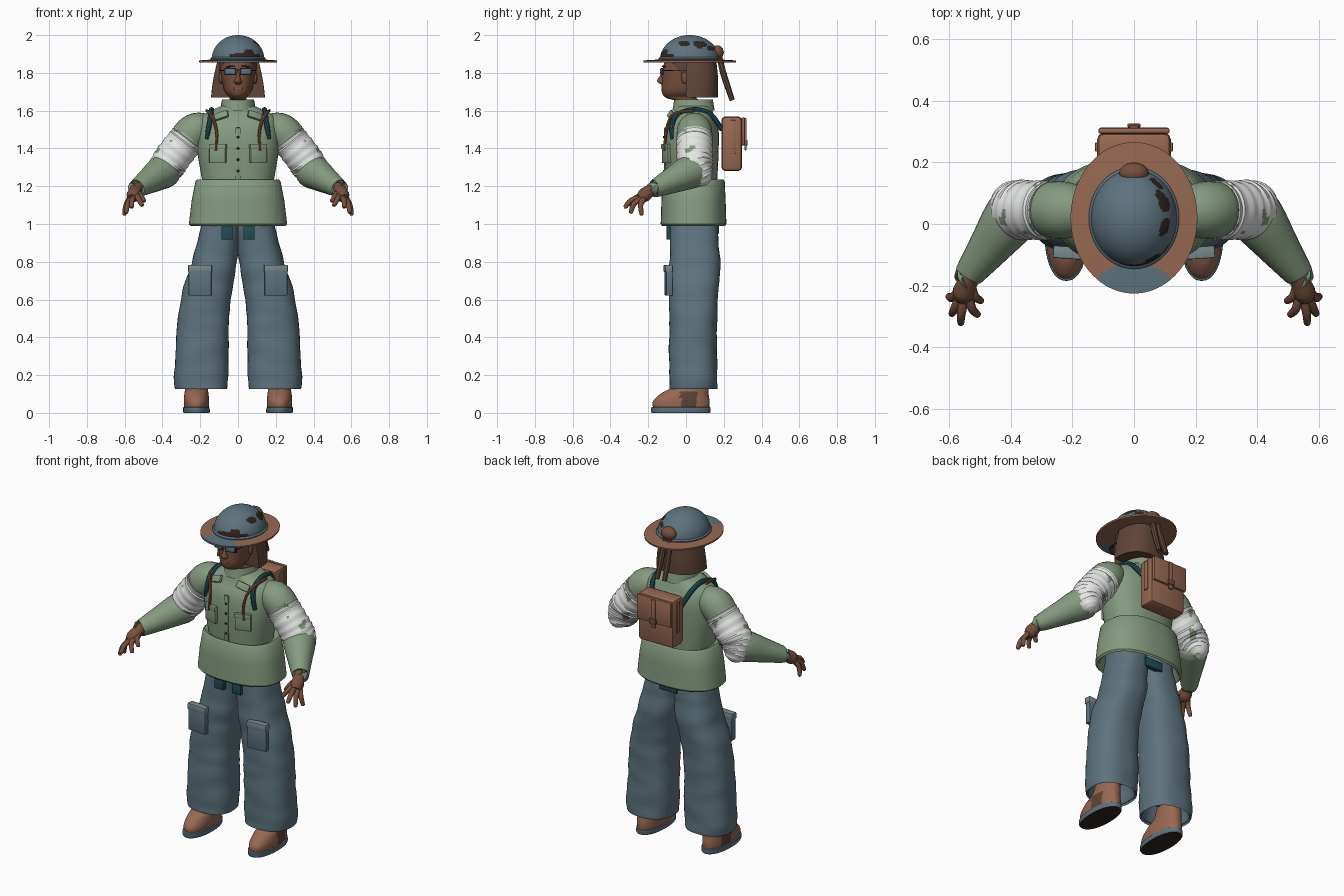
import bpy, bmesh
from math import sin, cos, pi, radians
from mathutils import Vector, Matrix, Euler, noise

cube = bpy.data.objects.get("Cube")
if cube:
    bpy.data.objects.remove(cube)

COLOURS = {
    "green": (.235, .325, .215), "blue": (.11, .17, .21), "brown": (.31, .14, .085),
    "skin": (.18, .08, .045), "hair": (.115, .058, .038), "white": (.78, .8, .78),
    "teal": (.016, .075, .09), "dark": (.03, .018, .015), "pale_blue": (.19, .25, .27),
    "rust": (.29, .09, .045)}
MATS = {}
for key, rgb in COLOURS.items():
    m = bpy.data.materials.new(key)
    m.use_nodes = True
    m.diffuse_color = (*rgb, 1)
    bsdf = m.node_tree.nodes["Principled BSDF"]
    bsdf.inputs["Base Color"].default_value = (*rgb, 1)
    bsdf.inputs["Roughness"].default_value = .8
    MATS[key] = m


def finish(name, bm, mat, mirror=False, alt=None, rule=None):
    """Turn a bmesh into an object; faces matching the rule take the alt colour."""
    bmesh.ops.recalc_face_normals(bm, faces=bm.faces[:])
    for f in bm.faces:
        f.smooth = True
        if rule and rule(f.calc_center_median(), f.normal):
            f.material_index = 1
    for e in bm.edges:
        if len(e.link_faces) == 2 and e.calc_face_angle(0) > .7:
            e.smooth = False
    me = bpy.data.meshes.new(name)
    bm.to_mesh(me)
    bm.free()
    for k in (mat, alt):
        if k:
            me.materials.append(MATS[k])
    ob = bpy.data.objects.new(name, me)
    bpy.context.collection.objects.link(ob)
    if mirror:
        ob.modifiers.new("mirror", 'MIRROR')
    return ob


def resample(rows, n, smooth=True):
    """Add n steps between rows, along a Catmull-Rom spline or straight."""
    out = []
    for i in range(len(rows) - 1):
        a, b, c, d = rows[max(i - 1, 0)], rows[i], rows[i + 1], rows[min(i + 2, len(rows) - 1)]
        for j in range(n):
            t = j / n
            if smooth:
                out.append([q + .5 * t * (r - p + t * (2 * p - 5 * q + 4 * r - s + t * (3 * (q - r) + s - p)))
                            for p, q, r, s in zip(a, b, c, d)])
            else:
                out.append([q + t * (r - q) for q, r in zip(b, c)])
    return out + [list(rows[-1])]


def bridge(rings, caps=True):
    bm = bmesh.new()
    vs = [[bm.verts.new(p) for p in ring] for ring in rings]
    n = len(vs[0])
    for a, b in zip(vs, vs[1:]):
        for i in range(n):
            bm.faces.new((a[i], a[(i + 1) % n], b[(i + 1) % n], b[i]))
    if caps:
        bm.faces.new(vs[0])
        bm.faces.new(vs[-1])
    return bm


def power(v, p):
    return (abs(v) ** (2 / p)) * (1 if v >= 0 else -1)


def loft(name, rows, mat, n=6, p=2, seg=48, smooth=True, caps=True, wob=0, front=None, **kw):
    """Stack of level superellipse rings: rows of x, y, z, x radius, y radius."""
    rings = []
    for x, y, z, rx, ry in resample(rows, n, smooth):
        ring = []
        for i in range(seg):
            a = 2 * pi * i / seg
            v = Vector((x + rx * power(cos(a), p), y + ry * power(sin(a), p), z))
            if wob:
                w = 1 + wob * noise.noise(Vector((v.x * 6, v.y * 6, z * 13)))
                v = Vector((x + (v.x - x) * w, y + (v.y - y) * w, z))
            if front is not None:
                v.y = max(v.y, front)
            ring.append(v)
        rings.append(ring)
    return finish(name, bridge(rings, caps), mat, **kw)


def tube(name, rows, mat, n=5, seg=24, wrap=0, **kw):
    """Round tube along a path: rows of x, y, z, radius."""
    rows = resample(rows, n)
    pts = [Vector(r[:3]) for r in rows]
    rings = []
    for i, c in enumerate(pts):
        q = (pts[min(i + 1, len(pts) - 1)] - pts[max(i - 1, 0)]).to_track_quat('Z', 'Y')
        r = rows[i][3] * (1 - wrap * (i % 4))
        rings.append([c + q @ Vector((r * cos(2 * pi * k / seg), r * sin(2 * pi * k / seg), 0))
                      for k in range(seg)])
    return finish(name, bridge(rings), mat, **kw)


def box(name, loc, size, mat, rot=(0, 0, 0), bevel=.004, **kw):
    bm = bmesh.new()
    turn = Euler([radians(a) for a in rot]).to_matrix().to_4x4()
    bmesh.ops.create_cube(bm, size=1, matrix=Matrix.Translation(loc) @ turn @ Matrix.Diagonal((*size, 1)))
    bmesh.ops.bevel(bm, geom=bm.edges[:], offset=bevel, segments=2, affect='EDGES', profile=.5)
    return finish(name, bm, mat, **kw)


def ball(name, loc, size, mat, **kw):
    bm = bmesh.new()
    bmesh.ops.create_uvsphere(bm, u_segments=24, v_segments=14, radius=1,
                              matrix=Matrix.Translation(loc) @ Matrix.Diagonal((*size, 1)))
    return finish(name, bm, mat, **kw)


# Helmet: dome with worn patches, rolled rim, two-colour brim, rear knob
PATCHES = [((.02, -.13, 1.893), (.065, .05, .014)), ((.06, -.11, 1.912), (.03, .05, .014)),
           ((.1, .08, 1.95), (.04, .045, .02)), ((.1, -.01, 1.955), (.03, .03, .015)),
           ((.075, .14, 1.93), (.03, .03, .014)), ((.09, -.08, 1.885), (.03, .03, .014))]


def worn(c, normal):
    rough = .8 * noise.noise(c * 45)
    return any(sum(((c[i] - o[i]) / s[i]) ** 2 for i in range(3)) < 1 + rough for o, s in PATCHES)


dome = [(0, .02, 1.868 + .132 * sin(a * pi / 64), .139 * cos(a * pi / 64) + .001,
         .157 * cos(a * pi / 64) + .001) for a in range(33)]
loft("helmet_dome", dome, "blue", n=1, seg=112, alt="dark", rule=worn)
loft("helmet_rim", [(0, .02, 1.862, .144, .163), (0, .02, 1.876, .147, .166),
                    (0, .02, 1.884, .138, .156)], "blue", n=2)
loft("helmet_brim", [(0, .02, 1.86, .12, .14), (0, .02, 1.856, .205, .245),
                     (0, .02, 1.866, .206, .246), (0, .02, 1.872, .12, .14)], "brown",
     n=10, seg=112, smooth=False, caps=False, alt="blue",
     rule=lambda c, n: (c.x / .115) ** 2 + ((c.y + .19) / .062) ** 2 < 1)
ball("helmet_knob", (0, .165, 1.908), (.048, .035, .038), "skin")

# Head and face
loft("head", [(0, .03, 1.56, .058, .065), (0, .03, 1.64, .056, .065), (0, -.025, 1.668, .045, .08),
              (0, -.015, 1.7, .07, .113), (0, -.005, 1.76, .085, .122), (0, .0, 1.82, .092, .124),
              (0, .01, 1.88, .088, .115)], "skin", p=2.2)
loft("nose", [(0, -.12, 1.738, .012, .01), (0, -.127, 1.75, .021, .022), (0, -.127, 1.762, .016, .026),
              (0, -.122, 1.785, .01, .016), (0, -.115, 1.815, .007, .01)], "skin", n=3, seg=16)
ball("ears", (.09, -.005, 1.775), (.012, .02, .032), "skin", mirror=True)
box("lips", (0, -.124, 1.716), (.045, .012, .013), "rust")
box("eyebrows", (.04, -.118, 1.834), (.045, .014, .008), "dark", rot=(0, 4, 10), bevel=.002, mirror=True)
box("glasses_frames", (.041, -.127, 1.808), (.064, .006, .038), "dark", rot=(0, 0, 12), bevel=.002, mirror=True)
box("glasses_lenses", (.041, -.1295, 1.807), (.052, .006, .026), "blue", rot=(0, 0, 12), bevel=.002, mirror=True)
box("glasses_bridge", (0, -.133, 1.815), (.025, .006, .006), "dark", bevel=.001)
box("glasses_temples", (.086, -.06, 1.813), (.005, .12, .006), "dark", rot=(0, 0, -8), bevel=.001, mirror=True)

# Hair
loft("hair_bob", [(0, .02, 1.67, .143, .148), (0, .02, 1.76, .132, .15), (0, .02, 1.87, .108, .14)],
     "hair", p=2.4, front=0)
loft("hair_cap", [(0, .01, 1.785, .094, .11), (0, .01, 1.83, .098, .125), (0, .01, 1.875, .098, .125)],
     "hair", front=-.07)
for side, x in (("left", .02), ("right", -.022)):
    tube("hair_tail_" + side, [(x * .6, .178, 1.88, .016), (x, .2, 1.79, .017), (x * 1.2, .245, 1.655, .014)],
         "hair", seg=8)

# Jacket body, collar and flared hem
loft("jacket_body", [(0, .03, 1.18, .18, .13), (0, .03, 1.26, .195, .137), (0, .03, 1.4, .217, .143),
                     (0, .035, 1.5, .217, .137), (0, .04, 1.565, .2, .112), (0, .04, 1.6, .14, .1),
                     (0, .04, 1.625, .09, .09)], "green", p=2.4)
loft("collar", [(0, .04, 1.59, .08, .09), (0, .04, 1.655, .073, .09), (0, .04, 1.66, .084, .102),
                (0, .04, 1.6, .096, .112)], "green", n=3, smooth=False, caps=False)
loft("jacket_hem", [(0, .04, 1.15, .19, .14), (0, .04, 1.0, .238, .155), (0, .04, .99, .25, .166),
                    (0, .04, 1.0, .26, .174), (0, .04, 1.12, .246, .17), (0, .04, 1.225, .225, .165),
                    (0, .04, 1.235, .215, .158), (0, .04, 1.215, .17, .12)], "green",
     n=1, p=2.4, seg=64)
box("chest_pockets", (.107, -.103, 1.372), (.092, .02, .1), "green", rot=(0, 0, 20), mirror=True)
box("chest_pocket_flaps", (.107, -.106, 1.41), (.096, .022, .028), "green", rot=(0, 0, 20), mirror=True)
box("shoulder_flaps", (.088, -.078, 1.575), (.075, .016, .04), "green", rot=(-28, 18, 14), mirror=True)
box("jacket_placket", (0, -.111, 1.36), (.028, .01, .3), "green")
for i in range(4):
    ball("button_%d" % (i + 1), (0, -.117, 1.28 + .06 * i), (.007, .005, .007), "dark")

# Sleeves, arm wraps and hands
tube("shoulder_sleeves", [(.15, .045, 1.5, .06), (.19, .045, 1.505, .085), (.24, .045, 1.485, .094),
                          (.285, .045, 1.43, .09), (.31, .045, 1.4, .085)], "green", mirror=True)
tube("arm_wraps", [(.262, .045, 1.46, .095), (.285, .045, 1.43, .097), (.34, .045, 1.36, .097),
                   (.375, .05, 1.305, .097), (.388, .07, 1.26, .08), (.388, .088, 1.225, .055),
                   (.385, .095, 1.205, .02)], "white", n=8, seg=40, wrap=.018, mirror=True, alt="green",
     rule=lambda c, n: noise.noise(c * 17) > .42 or (c.y < -.01 and c.z < 1.29))
tube("forearm_sleeves", [(.35, .075, 1.29, .04), (.365, .06, 1.285, .08), (.4, .02, 1.275, .09),
                         (.47, -.075, 1.23, .069), (.53, -.155, 1.192, .05), (.537, -.165, 1.188, .047)],
     "green", mirror=True)
tube("palms", [(.525, -.15, 1.195, .03), (.54, -.185, 1.18, .031), (.553, -.222, 1.152, .037),
               (.56, -.245, 1.135, .025)], "skin", mirror=True)
FINGERS = {"index": ((.537, -.235, 1.15), (.508, -.295, 1.1)), "middle": ((.552, -.245, 1.14), (.563, -.322, 1.09)),
           "ring": ((.567, -.24, 1.132), (.592, -.292, 1.062)), "little": ((.575, -.225, 1.132), (.602, -.235, 1.052)),
           "thumb": ((.53, -.2, 1.168), (.497, -.25, 1.122))}
for finger, (a, b) in FINGERS.items():
    a, b = Vector(a), Vector(b)
    mid = (a + b) / 2 + Vector((.004, -.01, .008))
    tip = b + (b - mid) * .12
    tube(finger + "_fingers", [(*a, .016), (*mid, .014), (*b, .011), (*tip, .003)], "skin",
         seg=12, mirror=True)

# Trousers with cargo pockets
loft("trouser_legs", [(.195, .04, .24, .1, .09), (.195, .04, .15, .122, .108), (.195, .04, .138, .133, .12),
                      (.195, .038, .15, .141, .127), (.188, .038, .4, .138, .126), (.17, .04, .6, .134, .128),
                      (.133, .047, .76, .122, .135), (.106, .045, .9, .11, .13), (.093, .04, 1.0, .1, .126),
                      (.093, .04, 1.1, .095, .115)], "blue", n=9, p=2.5, wob=.05, mirror=True)
box("cargo_pockets", (.2, -.092, .698), (.12, .034, .155), "blue", rot=(0, 0, 4), mirror=True)
box("cargo_pocket_flaps", (.2, -.094, .765), (.126, .04, .038), "pale_blue", rot=(0, 0, 4), mirror=True)
box("belt_tabs", (.058, -.088, .955), (.06, .03, .075), "teal", mirror=True)
box("back_belt_tab", (0, .16, .975), (.12, .03, .055), "teal")

# Boots
loft("boots", [(.22, -.025, .02, .064, .148), (.22, -.025, .06, .067, .15), (.22, -.008, .1, .064, .128),
               (.22, .025, .14, .058, .095), (.22, .035, .2, .052, .08)], "brown", p=2.2, mirror=True,
     alt="hair", rule=lambda c, n: c.x > .235 and -.03 < c.y < .06 and c.z < .11)
loft("boot_soles", [(.22, -.027, 0, .068, .154), (.22, -.027, .006, .071, .158), (.22, -.027, .028, .07, .157),
                    (.22, -.027, .032, .064, .15)], "blue", n=1, p=2.2, mirror=True,
     alt="dark", rule=lambda c, n: n.z < -.9)

# Backpack and its straps
box("backpack", (0, .242, 1.425), (.24, .11, .29), "brown", bevel=.022)
box("backpack_flap", (0, .303, 1.49), (.232, .02, .15), "brown", bevel=.008)
box("backpack_strap", (0, .315, 1.475), (.028, .01, .17), "brown", bevel=.003)
box("backpack_clasp", (0, .32, 1.43), (.042, .012, .032), "skin", bevel=.003)
box("backpack_side_straps", (.121, .25, 1.46), (.012, .03, .18), "brown", mirror=True)
tube("shoulder_straps", [(.1, .19, 1.5, .014), (.13, .13, 1.58, .014), (.14, .04, 1.605, .014),
                         (.145, -.05, 1.575, .014), (.155, -.075, 1.51, .014), (.165, -.07, 1.45, .012)],
     "teal", seg=8, mirror=True)
tube("front_cords", [(.165, .04, 1.6, .008), (.15, -.06, 1.585, .008), (.125, -.092, 1.54, .008),
                     (.112, -.108, 1.47, .008), (.118, -.113, 1.39, .006)], "rust", seg=8, mirror=True)
